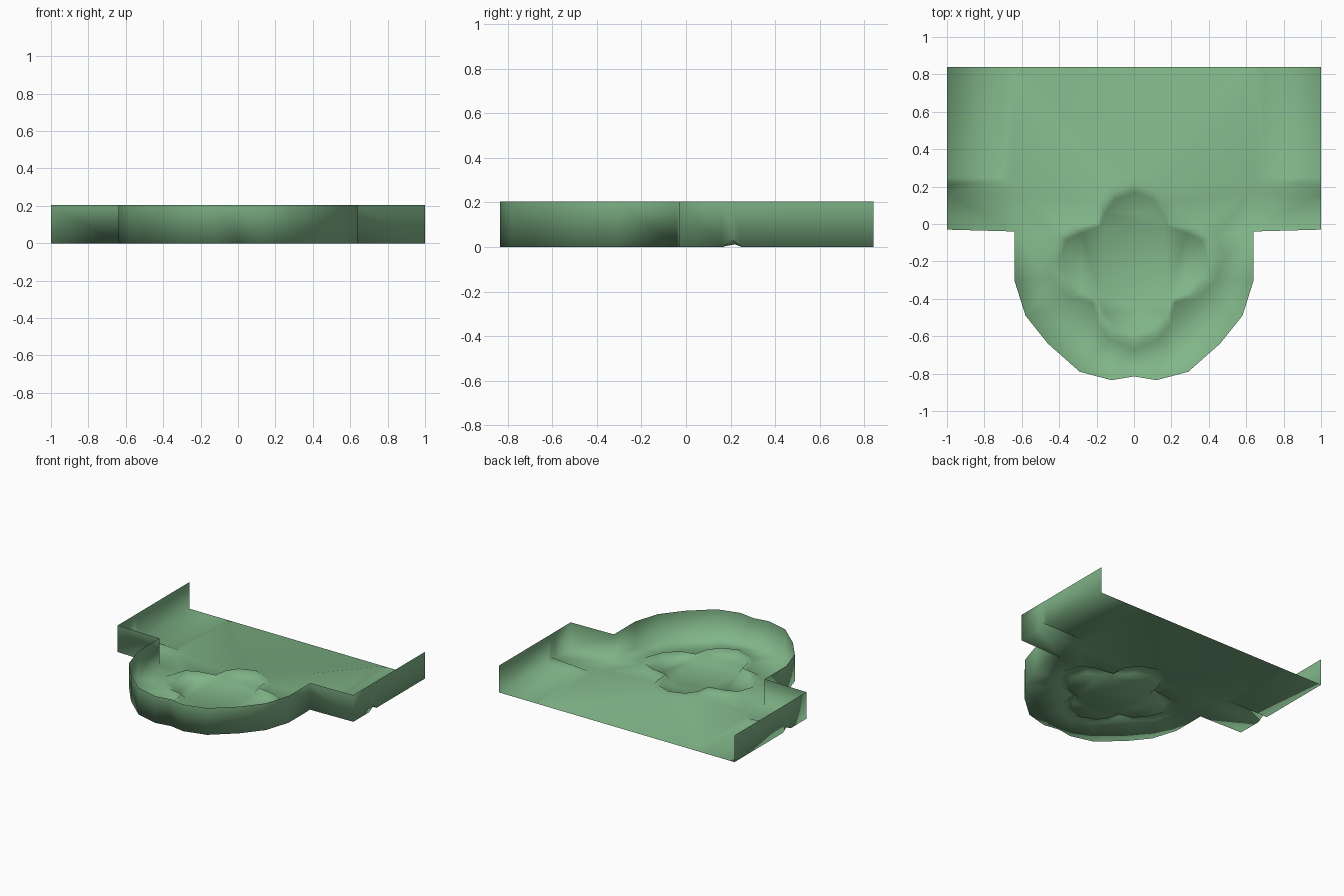
import bpy
import bmesh
from mathutils import Vector
from mathutils.geometry import delaunay_2d_cdt

WALL_TOP = 0.205
FLOOR = 0.012

cube = bpy.data.objects.get("Cube")
if cube:
    bpy.data.objects.remove(cube, do_unlink=True)

green = bpy.data.materials.new("soft green")
green.use_nodes = True
colour = (0.22, 0.47, 0.25, 1)
green.diffuse_color = colour
green.node_tree.nodes["Principled BSDF"].inputs["Base Color"].default_value = colour

points, heights, edges = [], [], []


def add_path(path, closed=False):
    """Add a chain of (x, y, z) floor points and return their indices."""
    ids = []
    for x, y, z in path:
        points.append(Vector((x, y)))
        heights.append(z)
        ids.append(len(points) - 1)
    edges.extend(zip(ids, ids[1:]))
    if closed:
        edges.append((ids[-1], ids[0]))
    return ids


def mirrored(half):
    """Complete a half profile whose points run away from the centre line."""
    return [(-x, y, z) for x, y, z in reversed(half) if x > 0] + half


# Outer boundary: round front, stepped shoulders, straight sides, open back
half = [(0, -0.815, 0), (0.12, -0.835, 0), (0.29, -0.79, 0), (0.46, -0.64, 0),
        (0.58, -0.49, 0), (0.64, -0.30, 0), (0.64, -0.04, 0), (1, -0.03, 0),
        (1, 0.16, 0), (1, 0.21, 0.03), (1, 0.25, 0), (1, 0.84, 0)]
outline = add_path(mirrored(half))
back = add_path([(0.62, 0.84, 0), (-0.62, 0.84, 0)])
edges += [(outline[-1], back[0]), (back[1], outline[0])]

# Four-lobed curb: outer slope, crest and inner drop
lobes = [(0, 0.21), (0.11, 0.17), (0.17, 0.09), (0.18, -0.01), (0.31, -0.03),
         (0.40, -0.07), (0.44, -0.19), (0.40, -0.29), (0.31, -0.38),
         (0.20, -0.40), (0.18, -0.50), (0.12, -0.58), (0, -0.63)]
for scale, z in ((1.1, FLOOR), (1, 0.035), (0.9, 0)):
    ring = [(x * scale, -0.21 + (y + 0.21) * scale, z) for x, y in lobes]
    ring += [(-x, y, z) for x, y, z in reversed(ring[1:-1])]
    add_path(ring, closed=True)

# Side steps and low ridges across both wings
for side in (-1, 1):
    step = add_path([(side * 0.65, 0.81, FLOOR), (side * 0.65, 0.22, FLOOR)])
    foot = add_path([(side * 0.70, 0.83, 0), (side * 0.70, 0.25, 0)])
    south = add_path([(side * 0.62, 0.16, FLOOR)])
    for y, inner in ((0.16, south[0]), (0.21, step[1]), (0.25, foot[1])):
        outer = next(i for i in outline if abs(points[i].x - side) < 1e-4
                     and abs(points[i].y - y) < 1e-4)
        edges.append((outer, inner))

# Floor sheet
co, _, tris, source, _, _ = delaunay_2d_cdt(points, edges, [], 1, 1e-5)
bm = bmesh.new()
verts, index_of = [], {}
for i, (p, origins) in enumerate(zip(co, source)):
    z = heights[origins[0]] if origins else FLOOR
    verts.append(bm.verts.new((p.x, p.y, z)))
    for o in origins:
        index_of[o] = i
for tri in tris:
    face = bm.faces.new([verts[i] for i in tri])
    face.normal_update()
    if face.normal.z < 0:
        face.normal_flip()

# Thin wall rising from the boundary, facing inward
base = [verts[index_of[i]] for i in outline]
top = [bm.verts.new((v.co.x, v.co.y, WALL_TOP)) for v in base]
for i in range(len(base) - 1):
    bm.faces.new((base[i + 1], base[i], top[i], top[i + 1]))

for face in bm.faces:
    face.smooth = True
loose = [v for v in bm.verts if not v.link_faces]
bmesh.ops.delete(bm, geom=loose, context='VERTS')
mesh = bpy.data.meshes.new("walled_floor")
bm.to_mesh(mesh)
bm.free()
mesh.materials.append(green)
floor = bpy.data.objects.new("walled_floor", mesh)
bpy.context.collection.objects.link(floor)
